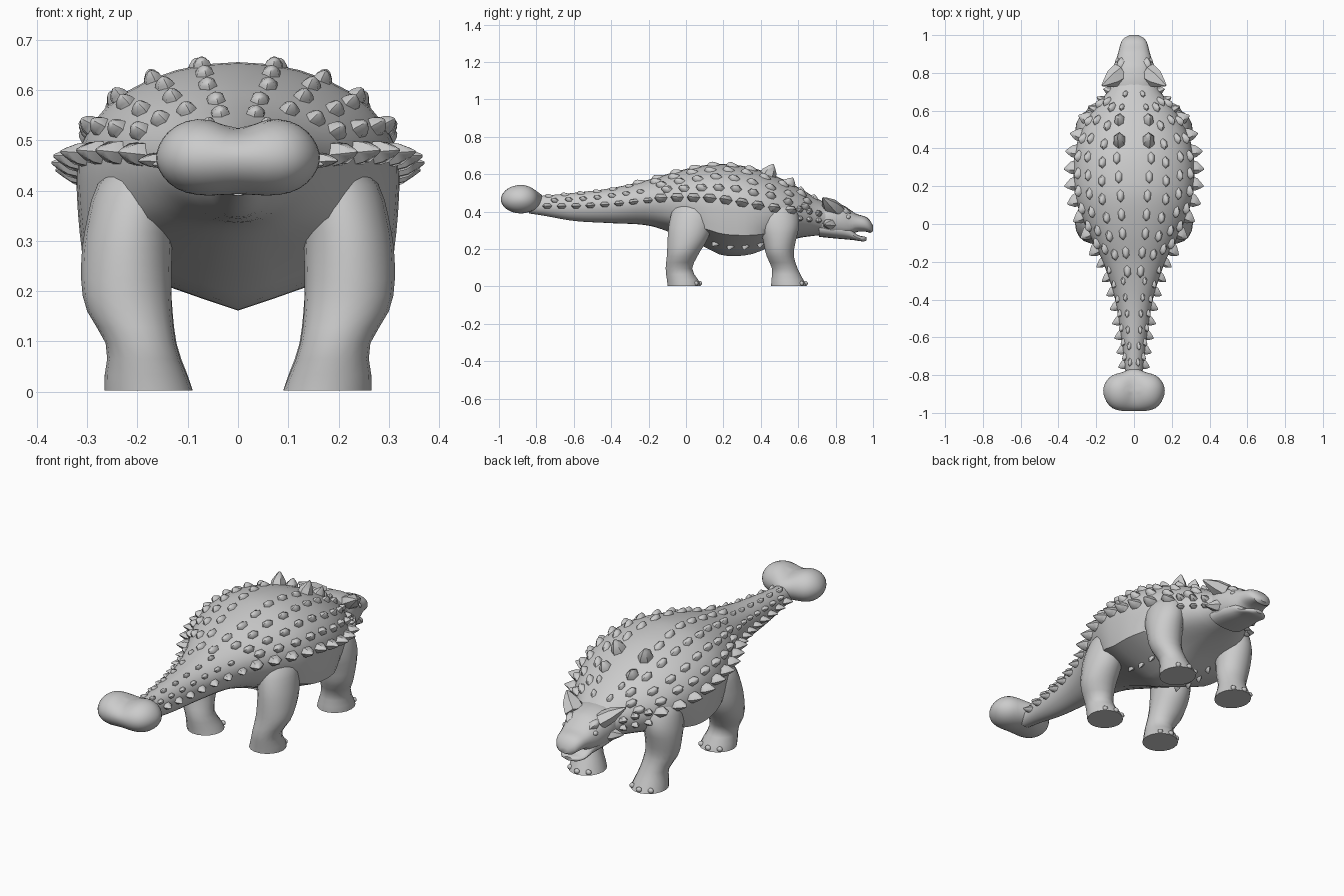
import bpy, bmesh, math, random
from mathutils import Vector

if "Cube" in bpy.data.objects:
    bpy.data.objects.remove(bpy.data.objects["Cube"])

random.seed(4)
hide = bpy.data.materials.new("grey_hide")
hide.diffuse_color = (0.6, 0.6, 0.6, 1)
hide.use_nodes = True
hide.node_tree.nodes["Principled BSDF"].inputs["Base Color"].default_value = hide.diffuse_color


def finish(bm, name, angle=40):
    bmesh.ops.recalc_face_normals(bm, faces=bm.faces[:])
    me = bpy.data.meshes.new(name)
    bm.to_mesh(me)
    bm.free()
    ob = bpy.data.objects.new(name, me)
    bpy.context.collection.objects.link(ob)
    me.materials.append(hide)
    bpy.ops.object.select_all(action='DESELECT')
    ob.select_set(True)
    bpy.context.view_layer.objects.active = ob
    bpy.ops.object.shade_smooth_by_angle(angle=math.radians(angle))
    return ob


def skin(bm, rings):
    """Bridge rings of points and cap both ends."""
    vs = [[bm.verts.new(p) for p in r] for r in rings]
    n = len(vs[0])
    for a, b in zip(vs, vs[1:]):
        for i in range(n):
            j = (i + 1) % n
            bm.faces.new((a[i], a[j], b[j], b[i]))
    bm.faces.new(vs[0])
    bm.faces.new(vs[-1])


def sample(table, t):
    """Smooth spline through a table keyed by its first column."""
    k = 0
    while k < len(table) - 2 and t > table[k + 1][0]:
        k += 1
    a, b = table[k], table[k + 1]
    p, q = table[max(k - 1, 0)], table[min(k + 2, len(table) - 1)]
    d = b[0] - a[0]
    u = min(max((t - a[0]) / d, 0), 1)
    out = []
    for i in range(1, len(a)):
        ma = (b[i] - p[i]) / (b[0] - p[0]) * d
        mb = (q[i] - a[i]) / (q[0] - a[0]) * d
        out.append((2*u**3 - 3*u*u + 1) * a[i] + (u**3 - 2*u*u + u) * ma
                   + (3*u*u - 2*u**3) * b[i] + (u**3 - u*u) * mb)
    return out


def spaced(a, b, n):
    return [a + (b - a) * i / (n - 1) for i in range(n)]


# Trunk, neck and tail: y, half width, top, widest height, bottom, keel of the belly
BODY = [(-.84, .04, .48, .43, .39, 0), (-.76, .048, .485, .43, .378, 0), (-.6, .068, .50, .43, .35, 0),
        (-.4, .10, .525, .44, .338, 0), (-.2, .165, .57, .46, .325, 0), (-.05, .24, .615, .465, .275, .4),
        (.1, .30, .648, .46, .21, .8), (.2, .318, .655, .45, .165, .85), (.35, .318, .635, .425, .172, .85),
        (.48, .285, .59, .405, .225, .5), (.6, .22, .53, .39, .258, .1), (.7, .14, .47, .375, .272, 0),
        (.8, .10, .42, .36, .28, 0)]


def hull(y, phi):
    w, top, mid, bot, keel = sample(BODY, y)
    c, s = math.cos(phi), math.sin(phi)
    if c > 0:
        return Vector((w * s, y, mid + c * (top - mid)))
    # upright flanks turning into a shallow V under the belly
    t = math.acos(min(1, abs(s))) / (math.pi / 2)
    x = min(1, 2 - 2 * t)
    drop = 1.16 * t if t < .5 else .58 + .84 * (t - .5)
    x = abs(s) + (x - abs(s)) * keel
    drop = abs(c) + (drop - abs(c)) * keel
    return Vector((w * math.copysign(x, s), y, mid - drop * (mid - bot)))


bm = bmesh.new()
skin(bm, [[hull(y, math.tau * i / 32) for i in range(32)] for y in spaced(-.84, .8, 38)])
finish(bm, "body_and_tail")


# Armour: blunt six-sided scutes stretched along the body
BLUNT = ((-.25, 1.05), (.3, .92), (.78, .52), (1, .18))
SHARP = ((-.25, 1.05), (.3, .9), (.75, .42), (1, .1))


def scute(bm, p, up, along, height, a, b, lean=0.0, shape=SHARP):
    up = up.normalized()
    along = (along - up * along.dot(up)).normalized()
    side = up.cross(along)
    rings = []
    for h, s in shape:
        c = p + up * (height * h) - along * (lean * max(h, 0))
        rings.append([c + along * (a * s * math.cos(math.tau * i / 6))
                      + side * (b * s * math.sin(math.tau * i / 6)) for i in range(6)])
    skin(bm, rings)


def on_hull(bm, y, deg, height, a, b, lean=0.01, shape=SHARP):
    phi, e = math.radians(deg), .01
    p = hull(y, phi)
    along = hull(y + e, phi) - hull(y - e, phi)
    normal = (hull(y, phi + e) - hull(y, phi - e)).cross(along)
    centre = Vector((0, y, sample(BODY, y)[2]))
    if normal.dot(p - centre) < 0:
        normal.negate()
    for s in (1, -1):
        m = Vector((s, 1, 1))
        scute(bm, p * m, normal * m, along * m, height, a, b, lean, shape)


bm = bmesh.new()
# angle from the spine, start, end, count, height, half length, half width
ROWS = [(15, -.25, .35, 7, .018, .034, .02), (33, -.16, .62, 9, .02, .032, .02),
        (50, -.13, .65, 9, .021, .031, .02), (68, -.1, .64, 9, .024, .031, .021),
        (25, -.73, -.3, 6, .014, .022, .012), (60, -.70, -.24, 7, .017, .021, .013),
        (20, .62, .69, 2, .016, .022, .014)]
for deg, y0, y1, n, h, a, b in ROWS:
    for y in spaced(y0, y1, n):
        on_hull(bm, y, deg + random.uniform(-2, 2), h, a, b, .012, BLUNT)
finish(bm, "back_scutes", 45)

bm = bmesh.new()
for y in spaced(-.13, .56, 9):
    on_hull(bm, y, 86, .05, .036, .026, .012)
for y in spaced(-.74, -.2, 8):
    on_hull(bm, y, 90, .034 + .014 * (y + .74), .026, .016, .014)
for y in (.61, .66, .71):
    on_hull(bm, y, 80, .03, .022, .018)
    on_hull(bm, y, 102, .026, .02, .015)
finish(bm, "side_spikes", 45)

bm = bmesh.new()
on_hull(bm, .44, 15, .06, .044, .034, -.004)
on_hull(bm, .55, 18, .038, .036, .028, -.004)
finish(bm, "shoulder_spikes", 45)

bm = bmesh.new()
for y in (.16, .24, .32, .40):
    on_hull(bm, y, 158, .022, .02, .012)
finish(bm, "belly_scutes", 45)

# Tail club: one rounded bean with a notch in the middle
bm = bmesh.new()
bmesh.ops.create_uvsphere(bm, u_segments=36, v_segments=20, radius=1)
for v in bm.verts:
    x, y, z = v.co
    k = 1 + .55 * x * x * (1 - x * x)
    pinch = math.exp(-(x / .25) ** 2)
    v.co = (x * .163 * (1 + .12 * (1 - x * x)),
            -.882 + y * k * (.108 if y < 0 else .094 + .026 * pinch),
            .465 + z * k * ((.08 if z > 0 else .076) - (.021 if z > 0 else .004) * pinch))
finish(bm, "tail_club", 60)

# Head: y, half width, top, bottom
SKULL = [(.70, .118, .45, .28), (.77, .12, .45, .265), (.84, .106, .434, .262),
         (.88, .092, .408, .268), (.91, .083, .388, .29), (.965, .067, .37, .292),
         (.99, .047, .345, .285), (1.0, .024, .325, .295)]
JAW = [(.71, .105, .36, .265), (.80, .1, .35, .256), (.87, .086, .33, .25),
       (.905, .074, .285, .246), (.93, .065, .27, .242), (.955, .045, .267, .24),
       (.965, .022, .263, .245)]


def oval(y, w, top, bot, power, n=20):
    pts = []
    for i in range(n):
        c, s = math.cos(math.tau * i / n), math.sin(math.tau * i / n)
        pts.append(Vector((w * math.copysign(abs(s) ** power, s), y,
                           (top + bot) / 2 + (top - bot) / 2 * math.copysign(abs(c) ** power, c))))
    return pts


for name, table in (("skull", SKULL), ("lower_jaw", JAW)):
    bm = bmesh.new()
    skin(bm, [oval(y, *sample(table, y), .85) for y in spaced(table[0][0], table[-1][0], 20)])
    finish(bm, name)

bm = bmesh.new()
for s in (1, -1):
    fwd = Vector((0, 1, -.2))
    # rear crown horns, cheek horns, brows
    scute(bm, Vector((s * .09, .785, .42)), Vector((s * .9, -.6, .62)), fwd, .108, .055, .038)
    scute(bm, Vector((s * .095, .77, .335)), Vector((s * .9, -.5, -.05)), fwd, .07, .038, .032)
    scute(bm, Vector((s * .066, .84, .4)), Vector((s * .7, 0, .7)), fwd, .028, .04, .026, 0, BLUNT)
finish(bm, "head_horns", 45)


def blob(bm, centre, size):
    ret = bmesh.ops.create_uvsphere(bm, u_segments=10, v_segments=7, radius=1)
    for v in ret["verts"]:
        v.co = Vector(centre) + v.co * Vector(size)


bm = bmesh.new()
for s in (1, -1):
    blob(bm, (s * .086, .865, .37), (.013, .015, .012))
finish(bm, "eyes")

# Legs: height, centre x, centre y, half width, half depth
HIND = [(.002, .178, -.01, .088, .09), (.035, .184, -.018, .081, .085), (.09, .192, -.038, .069, .072),
        (.17, .218, -.018, .086, .085), (.25, .222, .008, .09, .108), (.33, .215, .025, .088, .118),
        (.42, .19, .045, .085, .115), (.475, .155, .05, .06, .085)]
FORE = [(.002, .178, .55, .088, .096), (.035, .182, .542, .081, .087), (.09, .19, .53, .069, .07),
        (.17, .214, .502, .083, .075), (.25, .222, .5, .088, .09), (.33, .218, .495, .088, .112),
        (.42, .19, .48, .085, .11), (.47, .155, .47, .055, .075)]
for name, table in (("hind", HIND), ("front", FORE)):
    for side, s in (("left", 1), ("right", -1)):
        bm = bmesh.new()
        rings = []
        for z in spaced(table[0][0], table[-1][0], 16):
            x, y, rx, ry = sample(table, z)
            rings.append([Vector((s * (x + rx * math.cos(math.tau * i / 18)),
                                  y + ry * math.sin(math.tau * i / 18), z)) for i in range(18)])
        skin(bm, rings)
        finish(bm, f"{name}_leg_{side}", 50)
        # Toenails along the front of the foot
        bm = bmesh.new()
        _, x, y, rx, ry = table[0]
        for deg in (50, 90, 130):
            t = math.radians(deg)
            blob(bm, (s * (x + rx * .93 * math.cos(t)), y + ry * .93 * math.sin(t), .016),
                 (.015, .012, .013))
        finish(bm, f"{name}_toenails_{side}")
